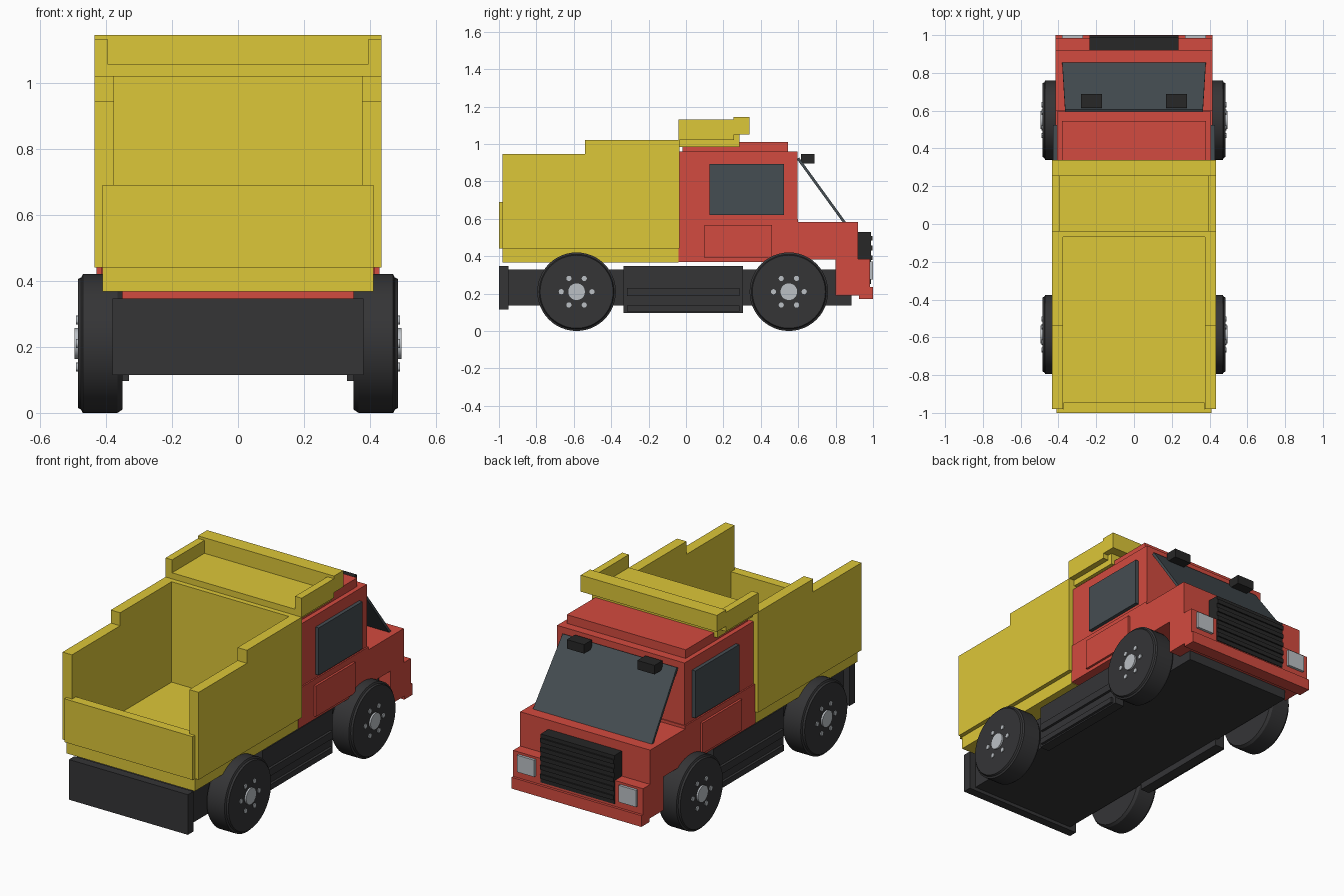
import bpy, bmesh, math
from mathutils import Matrix

if "Cube" in bpy.data.objects:
    bpy.data.objects.remove(bpy.data.objects["Cube"])


def material(name, rgb):
    m = bpy.data.materials.new(name)
    m.diffuse_color = (*rgb, 1)
    m.use_nodes = True
    m.node_tree.nodes["Principled BSDF"].inputs["Base Color"].default_value = m.diffuse_color
    return m


YELLOW = material("yellow", (0.72, 0.57, 0.04))
RED = material("red", (0.65, 0.07, 0.05))
DARK = material("dark", (0.035, 0.035, 0.037))
BLACK = material("black", (0.02, 0.02, 0.02))
GLASS = material("glass", (0.06, 0.075, 0.085))
SILVER = material("silver", (0.5, 0.53, 0.56))


def finish(name, bm, mat):
    bmesh.ops.recalc_face_normals(bm, faces=bm.faces)
    me = bpy.data.meshes.new(name)
    bm.to_mesh(me)
    bm.free()
    me.materials.append(mat)
    ob = bpy.data.objects.new(name, me)
    bpy.context.collection.objects.link(ob)
    return ob


def box(name, x, y, z, mat):
    """Box from (min, max) ranges."""
    bm = bmesh.new()
    bmesh.ops.create_cube(bm, size=1)
    for v in bm.verts:
        v.co = [(a + b) / 2 + c * (b - a) for (a, b), c in zip((x, y, z), v.co)]
    return finish(name, bm, mat)


def wide(name, half, y, z, mat):
    return box(name, (-half, half), y, z, mat)


def pair(name, x, y, z, mat):
    box("right_" + name, x, y, z, mat)
    box("left_" + name, (-x[1], -x[0]), y, z, mat)


def prism(name, x, profile, mat):
    """Extrude a (y, z) profile along x."""
    bm = bmesh.new()
    face = bm.faces.new([bm.verts.new((x[0], y, z)) for y, z in profile])
    ext = bmesh.ops.extrude_face_region(bm, geom=[face])["geom"]
    for v in ext:
        if isinstance(v, bmesh.types.BMVert):
            v.co.x = x[1]
    return finish(name, bm, mat)


def lathe(name, profile, side, y, z, mat, segs=48):
    """Spin an (x, radius) profile about the x axis."""
    bm = bmesh.new()
    rings = []
    for px, r in profile:
        rings.append([bm.verts.new((side * px, y + r * math.cos(2 * math.pi * i / segs),
                                    z + r * math.sin(2 * math.pi * i / segs)))
                      for i in range(segs)])
    for a, b in zip(rings, rings[1:]):
        for i in range(segs):
            j = (i + 1) % segs
            bm.faces.new((a[i], a[j], b[j], b[i]))
    bm.faces.new(rings[0])
    bm.faces.new(rings[-1])
    ob = finish(name, bm, mat)
    bpy.context.view_layer.objects.active = ob
    ob.select_set(True)
    bpy.ops.object.shade_smooth_by_angle(angle=math.radians(30))
    ob.select_set(False)


# Chassis, rear plate and side tanks
wide("chassis", 0.34, (-0.96, 0.885), (0.135, 0.33), DARK)
wide("rear_plate", 0.38, (-1.0, -0.95), (0.115, 0.347), DARK)
pair("side_tank", (0.33, 0.39), (-0.335, 0.305), (0.097, 0.347), DARK)
for i, (z0, z1) in enumerate(((0.105, 0.137), (0.187, 0.23))):
    pair(f"tank_step_{i + 1}", (0.385, 0.405), (-0.315, 0.285), (z0, z1), DARK)

# Wheels with hubs and bolts
TYRE = [(0.35, 0.2), (0.365, 0.21), (0.47, 0.21), (0.475, 0.2), (0.485, 0.195)]
for end, y in (("rear", -0.585), ("front", 0.55)):
    for label, s in (("right", 1), ("left", -1)):
        tag = f"{end}_{label}"
        lathe(f"{tag}_tyre", TYRE, s, y, 0.21, DARK)
        lathe(f"{tag}_hub", [(0.48, 0.047), (0.495, 0.047)], s, y, 0.21, SILVER, 32)
        for k in range(6):
            a = math.radians(60 * k)
            lathe(f"{tag}_bolt_{k + 1}", [(0.48, 0.014), (0.49, 0.014)], s,
                  y + 0.082 * math.cos(a), 0.21 + 0.082 * math.sin(a), SILVER, 12)

# Dump bed
wide("bed_floor", 0.41, (-0.98, -0.04), (0.367, 0.44), YELLOW)
WALL = [(-0.98, 0.44), (-0.035, 0.44), (-0.035, 1.02), (-0.54, 1.02),
        (-0.54, 0.945), (-0.98, 0.945)]
prism("right_bed_wall", (0.375, 0.435), WALL, YELLOW)
prism("left_bed_wall", (-0.435, -0.375), WALL, YELLOW)
wide("bed_front_wall", 0.376, (-0.07, -0.035), (0.44, 1.02), YELLOW)
wide("tailgate", 0.374, (-0.985, -0.945), (0.44, 0.69), YELLOW)
wide("tailgate_panel", 0.41, (-1.0, -0.98), (0.44, 0.69), YELLOW)

# Canopy over the cab
wide("canopy_floor", 0.4, (-0.04, 0.285), (0.985, 1.055), YELLOW)
pair("canopy_side", (0.393, 0.435), (-0.04, 0.256), (1.02, 1.13), YELLOW)
wide("canopy_lip", 0.435, (0.255, 0.34), (1.05, 1.145), YELLOW)

# Cab
wide("cab_lower", 0.415, (-0.04, 0.6), (0.37, 0.6), RED)
wide("cab_upper", 0.407, (-0.04, 0.595), (0.6, 0.96), RED)
wide("cab_roof", 0.38, (-0.02, 0.545), (0.96, 1.01), RED)
pair("door_panel", (0.41, 0.428), (0.1, 0.46), (0.39, 0.567), RED)
pair("side_window", (0.4, 0.428), (0.125, 0.525), (0.62, 0.893), GLASS)

# Hood, bumper and nose
wide("hood", 0.415, (0.598, 0.92), (0.383, 0.583), RED)
wide("bumper", 0.415, (0.8, 0.985), (0.19, 0.385), RED)
wide("bumper_lip", 0.415, (0.925, 1.0), (0.17, 0.235), RED)
wide("grille", 0.235, (0.915, 0.99), (0.25, 0.53), BLACK)
for i in range(5):
    z = 0.275 + i * 0.052
    wide(f"grille_slat_{i + 1}", 0.235, (0.98, 0.998), (z, z + 0.025), BLACK)
pair("headlight", (0.27, 0.38), (0.975, 1.0), (0.275, 0.372), SILVER)

# Leaning windscreen, slightly narrower at the top
screen = prism("windscreen", (-0.38, 0.38),
               [(0.592, 0.92), (0.605, 0.927), (0.855, 0.582), (0.84, 0.578)], GLASS)
for v in screen.data.vertices:
    if v.co.z > 0.8:
        v.co.x *= 0.96
pair("sun_lamp", (0.17, 0.28), (0.615, 0.687), (0.895, 0.947), BLACK)
